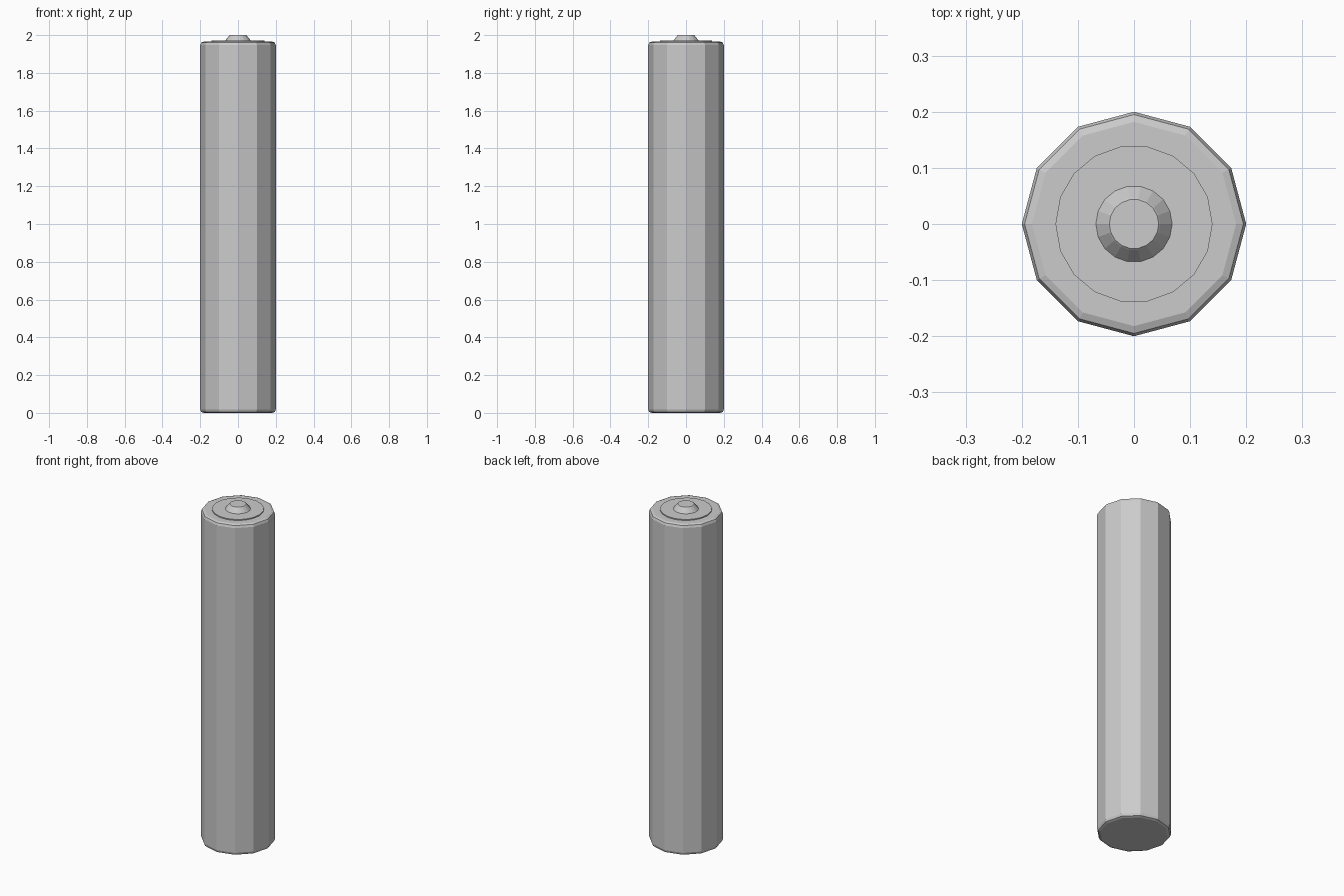
import bpy
import bmesh
from math import cos, sin, tau

cube = bpy.data.objects.get("Cube")
if cube:
    bpy.data.objects.remove(cube, do_unlink=True)

grey = bpy.data.materials.new("plain_grey")
grey.use_nodes = True
colour = (0.6, 0.6, 0.6, 1)
grey.diffuse_color = colour
grey.node_tree.nodes["Principled BSDF"].inputs["Base Color"].default_value = colour


def turned(name, sides, profile):
    """Spin (radius, height) pairs into a closed, flat-faced solid."""
    bm = bmesh.new()
    rings = [[bm.verts.new((r * cos(tau * i / sides), r * sin(tau * i / sides), z))
              for i in range(sides)] for r, z in profile]
    for low, high in zip(rings, rings[1:]):
        for i in range(sides):
            j = (i + 1) % sides
            bm.faces.new((low[i], low[j], high[j], high[i]))
    bm.faces.new(rings[0][::-1])
    bm.faces.new(rings[-1])
    mesh = bpy.data.meshes.new(name)
    bm.to_mesh(mesh)
    bm.free()
    mesh.materials.append(grey)
    obj = bpy.data.objects.new(name, mesh)
    bpy.context.collection.objects.link(obj)
    return obj


# Twelve-sided casing with softened ends
turned("casing", 12, [(0.182, 0), (0.195, 0.005), (0.2, 0.018),
                      (0.2, 1.947), (0.195, 1.96), (0.182, 1.965)])
# Thin raised plate on the upper end
turned("contact_plate", 18, [(0.14, 1.95), (0.14, 1.971)])
# Tapered terminal with a slim rim
turned("terminal", 18, [(0.068, 1.96), (0.068, 1.971), (0.047, 1.997), (0.044, 2.0)])
